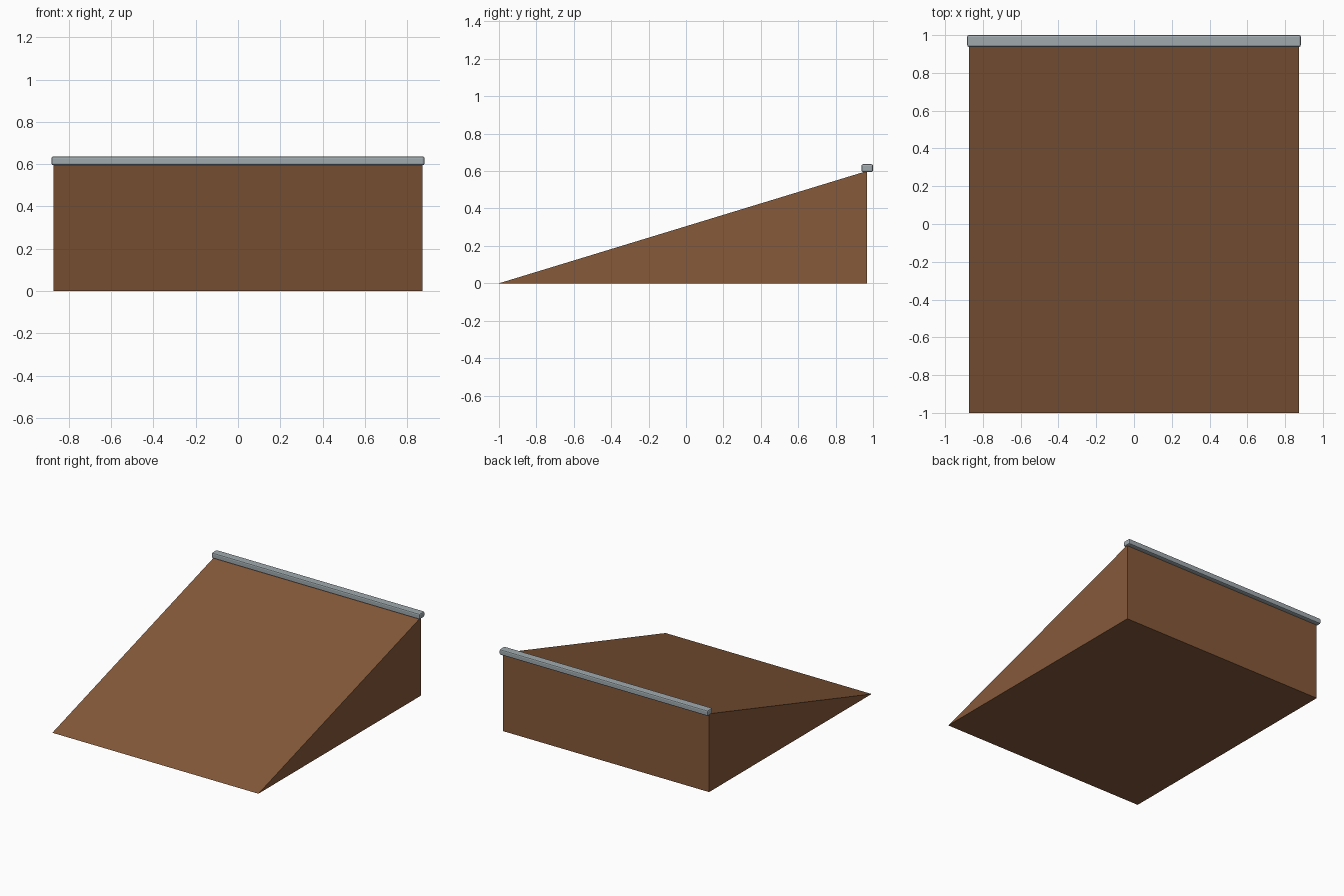
import bpy, bmesh

if "Cube" in bpy.data.objects:
    bpy.data.objects.remove(bpy.data.objects["Cube"])

def material(name, rgb):
    m = bpy.data.materials.new(name)
    m.diffuse_color = (*rgb, 1)
    m.use_nodes = True
    m.node_tree.nodes["Principled BSDF"].inputs["Base Color"].default_value = m.diffuse_color
    return m

def add_object(name, bm, mat):
    bmesh.ops.recalc_face_normals(bm, faces=bm.faces)
    me = bpy.data.meshes.new(name)
    bm.to_mesh(me)
    bm.free()
    me.materials.append(mat)
    ob = bpy.data.objects.new(name, me)
    bpy.context.collection.objects.link(ob)
    return ob

wood = material("brown wood", (0.235, 0.100, 0.042))
steel = material("grey steel", (0.35, 0.40, 0.43))

# Ramp body: triangular side profile extruded across the width
bm = bmesh.new()
profile = [(-1.0, 0.0), (0.967, 0.0), (0.967, 0.6)]
face = bm.faces.new([bm.verts.new((-0.873, y, z)) for y, z in profile])
ext = bmesh.ops.extrude_face_region(bm, geom=[face])
bmesh.ops.translate(bm, vec=(1.746, 0, 0),
                    verts=[v for v in ext["geom"] if isinstance(v, bmesh.types.BMVert)])
add_object("ramp_body", bm, wood)

# Coping rail along the top edge, with softened edges
bm = bmesh.new()
bmesh.ops.create_cube(bm, size=1)
bmesh.ops.scale(bm, vec=(1.766, 0.062, 0.042), verts=bm.verts)
bmesh.ops.translate(bm, vec=(0, 0.969, 0.616), verts=bm.verts)
bmesh.ops.bevel(bm, geom=bm.edges[:], offset=0.009, segments=2,
                profile=0.5, affect='EDGES')
add_object("coping_rail", bm, steel)
